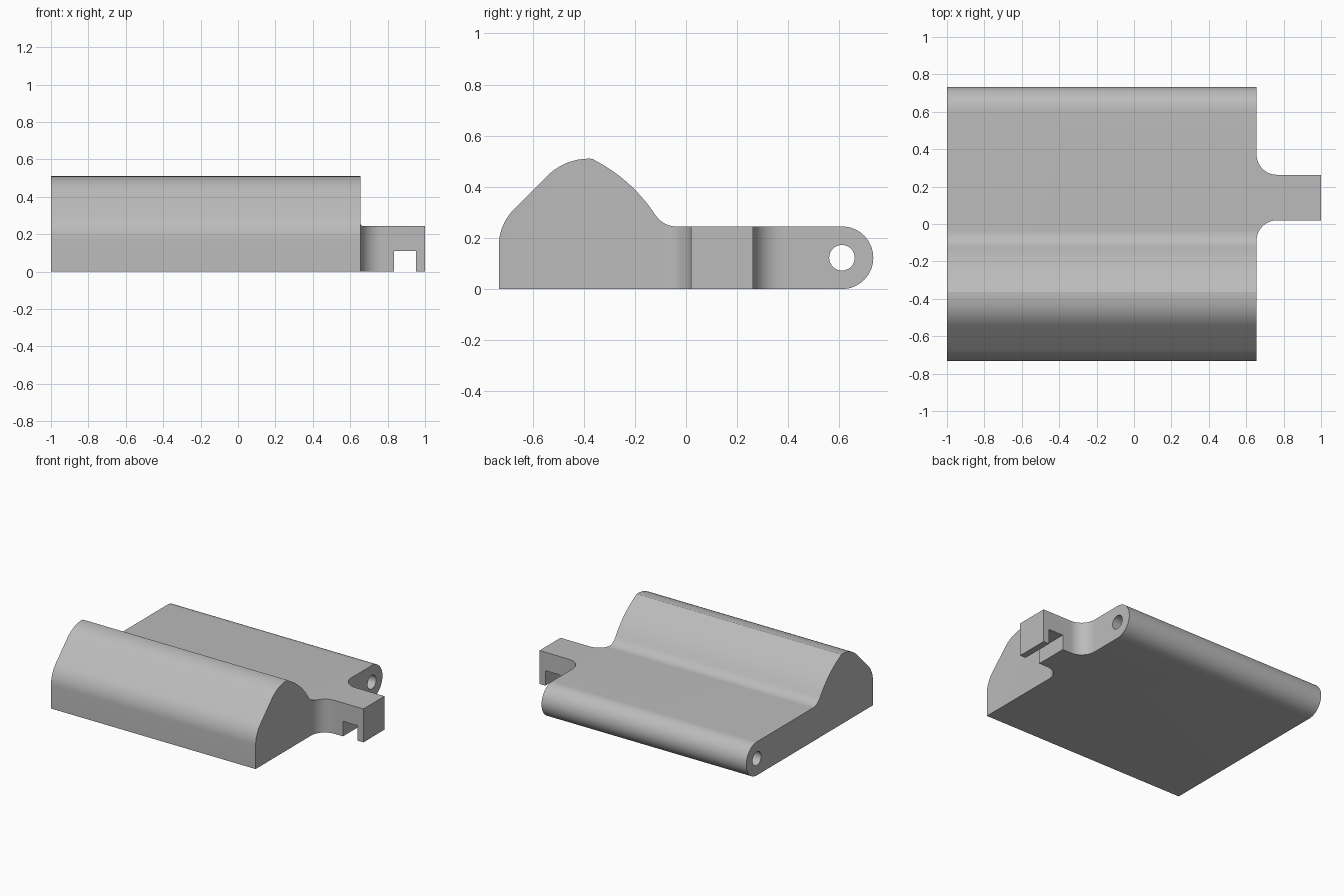
import bpy, bmesh, math
from mathutils import Vector

if "Cube" in bpy.data.objects:
    bpy.data.objects.remove(bpy.data.objects["Cube"])


def arc(cx, cy, r, a0, a1, n):
    """Points on an arc, angles in degrees."""
    return [(cx + r * math.cos(math.radians(a0 + (a1 - a0) * i / n)),
             cy + r * math.sin(math.radians(a0 + (a1 - a0) * i / n))) for i in range(n + 1)]


def prism(name, points, to3d, direction):
    """Extrude a closed outline along a direction."""
    bm = bmesh.new()
    face = bm.faces.new([bm.verts.new(to3d(*p)) for p in points])
    ext = bmesh.ops.extrude_face_region(bm, geom=[face])
    bmesh.ops.translate(bm, vec=Vector(direction),
                        verts=[g for g in ext["geom"] if isinstance(g, bmesh.types.BMVert)])
    bmesh.ops.recalc_face_normals(bm, faces=bm.faces)
    mesh = bpy.data.meshes.new(name)
    bm.to_mesh(mesh)
    bm.free()
    ob = bpy.data.objects.new(name, mesh)
    bpy.context.collection.objects.link(ob)
    return ob


def boolean(target, cutter, operation):
    cutter.hide_render = True
    cutter.hide_set(True)
    mod = target.modifiers.new(cutter.name, 'BOOLEAN')
    mod.object, mod.operation, mod.solver = cutter, operation, 'EXACT'


# Side profile: humped front, concave blend, flat deck, rounded rear edge
profile = [(-0.732, 0)]
profile += arc(-0.532, 0.17, 0.2, 180, 135, 10)
profile += arc(-0.38, 0.28, 0.23, 135, 86, 10)
profile += arc(-0.640, -0.048, 0.62, 62.5, 33, 14)
profile += arc(-0.036, 0.3445, 0.1, 213, 270, 10)[1:]
profile += arc(0.61, 0.1225, 0.1225, 90, -90, 28)
body = prism("body", profile, lambda y, z: (-1, y, z), (2.1, 0, 0))

# Plan outline: rectangle with a filleted side tab
plan = [(-1.1, -1), (0.655, -1)]
plan += arc(0.765, -0.09, 0.11, 180, 90, 12)
plan += [(1, 0.02), (1, 0.263)]
plan += arc(0.765, 0.373, 0.11, 270, 180, 12)
plan += [(0.655, 1), (-1.1, 1)]
boolean(body, prism("plan_cutter", plan, lambda x, y: (x, y, -0.2), (0, 0, 1)), 'INTERSECT')

# Hinge pin hole along the rear edge
hole = arc(0.61, 0.1225, 0.05, 0, 360, 32)[:-1]
boolean(body, prism("pin_hole_cutter", hole, lambda y, z: (-1.2, y, z), (2.4, 0, 0)), 'DIFFERENCE')

# Notch under the tab
notch = [(0.835, -0.1), (0.953, -0.1), (0.953, 0.11), (0.835, 0.11)]
boolean(body, prism("notch_cutter", notch, lambda x, z: (x, -0.2, z), (0, 0.7, 0)), 'DIFFERENCE')

# Bake the cuts and shade
bpy.context.view_layer.objects.active = body
body.select_set(True)
for mod in list(body.modifiers):
    bpy.ops.object.modifier_apply(modifier=mod.name)
for ob in list(bpy.data.objects):
    if ob is not body and ob.name.endswith("_cutter"):
        bpy.data.objects.remove(ob)
grey = bpy.data.materials.new("plain grey")
grey.diffuse_color = (0.5, 0.5, 0.5, 1)
grey.use_nodes = True
grey.node_tree.nodes["Principled BSDF"].inputs["Base Color"].default_value = grey.diffuse_color
body.data.materials.clear()
body.data.materials.append(grey)
bpy.ops.object.shade_smooth_by_angle(angle=math.radians(20))
